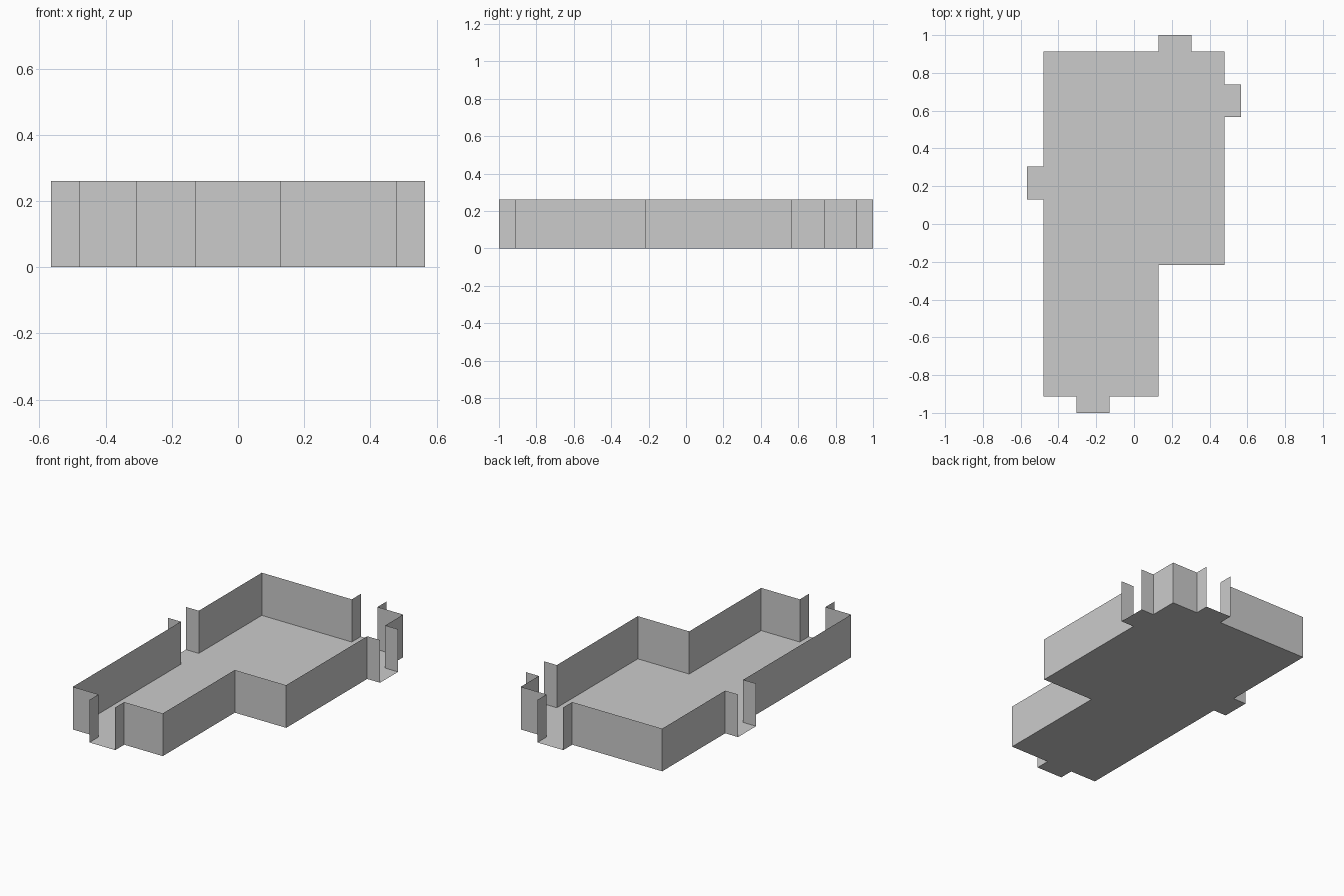
import bpy, bmesh

if "Cube" in bpy.data.objects:
    bpy.data.objects.remove(bpy.data.objects["Cube"])

U = 2 / 23          # one floor-plan grid unit
HEIGHT = 3 * U

# Counter-clockwise room outline in grid units, with four doorway alcoves
outline = [(-5.5, -10.5), (-3.5, -10.5), (-3.5, -11.5), (-1.5, -11.5), (-1.5, -10.5),
           (1.5, -10.5), (1.5, -2.5), (5.5, -2.5),
           (5.5, 6.5), (6.5, 6.5), (6.5, 8.5), (5.5, 8.5),
           (5.5, 10.5), (3.5, 10.5), (3.5, 11.5), (1.5, 11.5), (1.5, 10.5),
           (-5.5, 10.5), (-5.5, 3.5), (-6.5, 3.5), (-6.5, 1.5), (-5.5, 1.5)]


def at_doorway(p):
    return abs(p[0]) == 6.5 or abs(p[1]) == 11.5


def add_object(name, bm):
    mesh = bpy.data.meshes.new(name)
    bm.to_mesh(mesh)
    bm.free()
    bpy.context.collection.objects.link(bpy.data.objects.new(name, mesh))


# Floor: one flat polygon
bm = bmesh.new()
bm.faces.new([bm.verts.new((x * U, y * U, 0)) for x, y in outline])
add_object("floor", bm)

# Walls: thin sheets facing the room, left open at the doorway ends
bm = bmesh.new()
low = [bm.verts.new((x * U, y * U, 0)) for x, y in outline]
high = [bm.verts.new((x * U, y * U, HEIGHT)) for x, y in outline]
for i, p in enumerate(outline):
    j = (i + 1) % len(outline)
    if not (at_doorway(p) and at_doorway(outline[j])):
        bm.faces.new((low[j], low[i], high[i], high[j]))
add_object("walls", bm)
